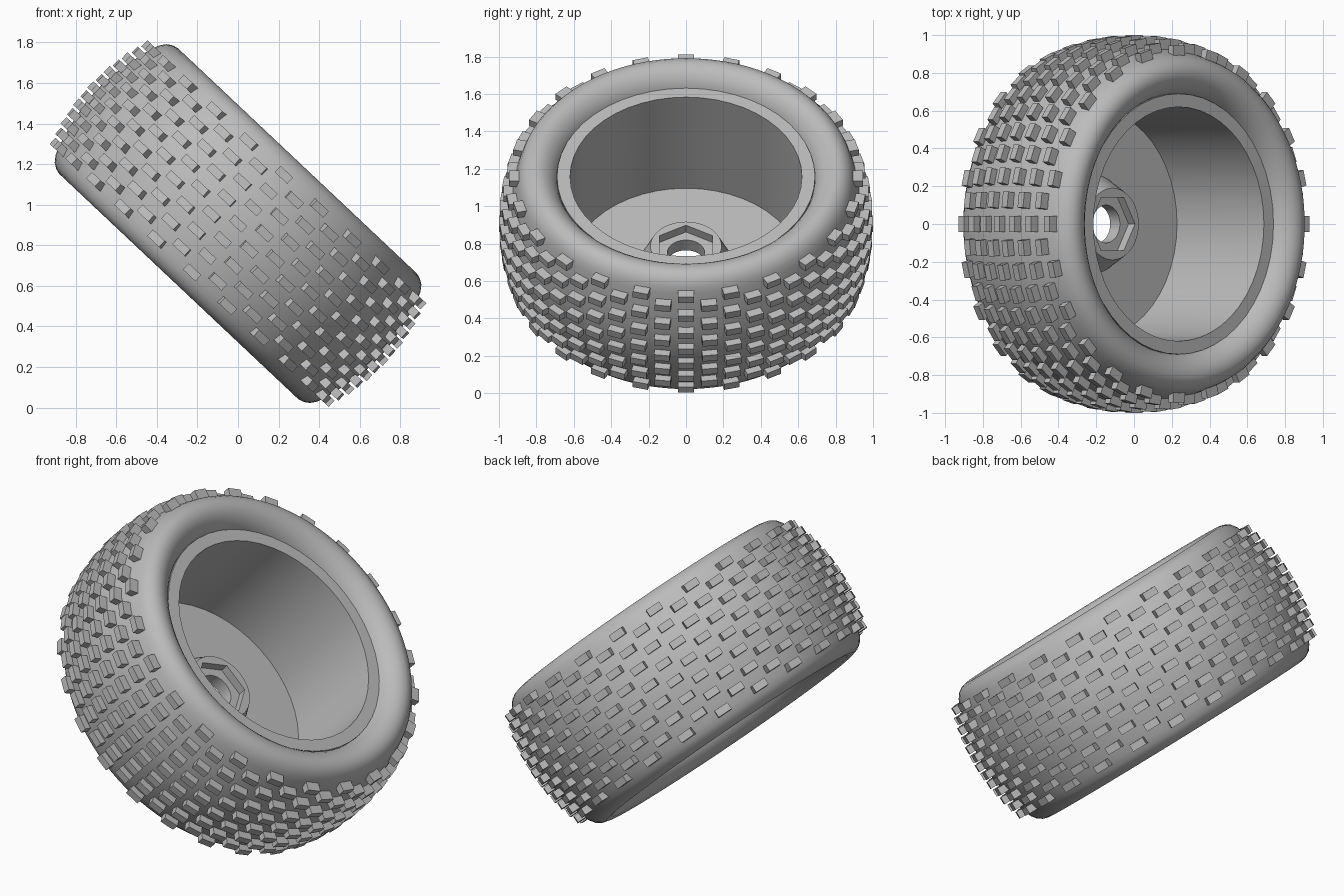
import bpy, bmesh, math
from mathutils import Matrix, Vector

cube = bpy.data.objects.get("Cube")
if cube:
    bpy.data.objects.remove(cube, do_unlink=True)

# Wheel axis leans from +z towards +x
PLACE = Matrix.Translation((0, 0, 0.907)) @ Matrix.Rotation(math.radians(43.3), 4, 'Y')

grey = bpy.data.materials.new("plain_grey")
colour = (0.5, 0.5, 0.5, 1)
grey.diffuse_color = colour
grey.use_nodes = True
grey.node_tree.nodes["Principled BSDF"].inputs["Base Color"].default_value = colour


def finish(name, bm, smooth_angle=None):
    bmesh.ops.recalc_face_normals(bm, faces=bm.faces[:])
    mesh = bpy.data.meshes.new(name)
    bm.to_mesh(mesh)
    bm.free()
    mesh.materials.append(grey)
    obj = bpy.data.objects.new(name, mesh)
    bpy.context.collection.objects.link(obj)
    obj.matrix_world = PLACE
    if smooth_angle:
        bpy.ops.object.select_all(action='DESELECT')
        obj.select_set(True)
        bpy.context.view_layer.objects.active = obj
        bpy.ops.object.shade_smooth_by_angle(angle=math.radians(smooth_angle))
    return obj


def hex_factor(t):
    """Radius of a unit hexagon at angle t, with a corner at t = 0."""
    sixth = math.pi / 3
    return math.cos(sixth / 2) / math.cos(t % sixth - sixth / 2)


def lathe(bm, profile, steps, closed):
    """Spin (radius, height, is_hex) points around the axle."""
    rings = []
    for r, h, is_hex in profile:
        ring = []
        for i in range(steps):
            t = math.tau * i / steps
            q = r * hex_factor(t) if is_hex else r
            ring.append(bm.verts.new((q * math.cos(t), q * math.sin(t), h)))
        rings.append(ring)
    pairs = list(zip(rings, rings[1:]))
    if closed:
        pairs.append((rings[-1], rings[0]))
    for a, b in pairs:
        for i in range(steps):
            j = (i + 1) % steps
            bm.faces.new((a[i], a[j], b[j], b[i]))


# Tyre: half profile from bead to crown, mirrored
half = [(0.69, 0.335), (0.70, 0.358), (0.72, 0.384), (0.745, 0.406), (0.775, 0.421),
        (0.81, 0.426), (0.838, 0.418), (0.864, 0.401), (0.886, 0.371), (0.9, 0.335),
        (0.916, 0.28), (0.937, 0.19), (0.954, 0.095)]
tyre_profile = half + [(0.96, 0)] + [(r, -h) for r, h in reversed(half)]
bm = bmesh.new()
lathe(bm, [(r, h, False) for r, h in tyre_profile], 96, False)
finish("tyre", bm, 50)

# Rim: barrel, floor disc, conical hub, hexagonal recess and axle hole
rim_profile = [
    (0.10, -0.215, False), (0.163, -0.215, True), (0.163, -0.165, True),
    (0.19, -0.165, False), (0.26, -0.315, False), (0.61, -0.315, False),
    (0.62, 0.345, False), (0.69, 0.345, False), (0.69, -0.345, False),
    (0.61, -0.345, False), (0.59, -0.335, False), (0.24, -0.335, False),
    (0.22, -0.29, False), (0.10, -0.29, False),
]
bm = bmesh.new()
lathe(bm, rim_profile, 48, True)
finish("rim", bm, 25)

# Tread blocks: staggered columns of seven and six blocks
bm = bmesh.new()
columns, pitch = 48, 0.11
height = 0.065
for c in range(columns):
    spin = Matrix.Rotation(math.tau * c / columns, 4, 'Z')
    count = 7 if c % 2 == 0 else 6
    for k in range(count):
        h = (k - (count - 1) / 2) * pitch
        tip = 1.0 - 0.055 * (h / 0.33) ** 2
        where = spin @ Matrix.Translation((tip - height / 2, 0, h))
        size = Matrix.Diagonal((height, 0.084, 0.042, 1))
        bmesh.ops.create_cube(bm, size=1, matrix=where @ size)
finish("tread_blocks", bm)
